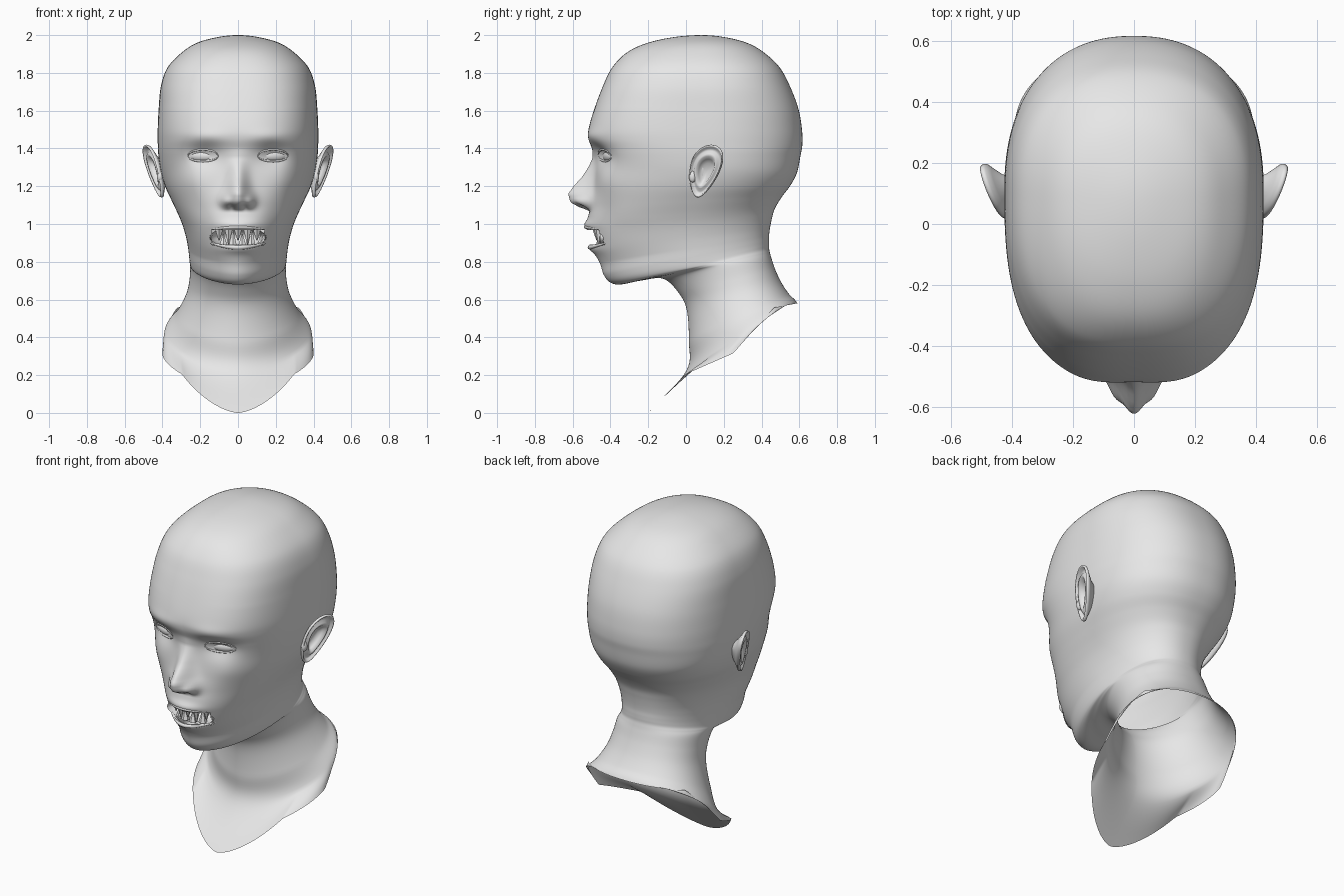
import bpy, bmesh, math
from math import sin, cos, pi, exp
from mathutils import Vector, Matrix
from mathutils.bvhtree import BVHTree

if "Cube" in bpy.data.objects:
    bpy.data.objects.remove(bpy.data.objects["Cube"], do_unlink=True)

grey = bpy.data.materials.new("plain grey")
grey.use_nodes = True
grey.diffuse_color = (0.8, 0.8, 0.8, 1)
grey.node_tree.nodes["Principled BSDF"].inputs["Base Color"].default_value = (0.8, 0.8, 0.8, 1)


def finish(name, bm, smooth=True):
    """Turn a bmesh into a named grey object."""
    bmesh.ops.recalc_face_normals(bm, faces=bm.faces)
    for face in bm.faces:
        face.smooth = smooth
    mesh = bpy.data.meshes.new(name)
    bm.to_mesh(mesh)
    bm.free()
    mesh.materials.append(grey)
    bpy.context.collection.objects.link(bpy.data.objects.new(name, mesh))


def tube(name, points, radius):
    """Tapered tube through points, thickest in the middle."""
    curve = bpy.data.curves.new(name, "CURVE")
    curve.dimensions = "3D"
    curve.bevel_depth = radius
    curve.bevel_resolution = 3
    line = curve.splines.new("POLY")
    line.points.add(len(points) - 1)
    for k, (point, co) in enumerate(zip(line.points, points)):
        point.co = (*co, 1)
        point.radius = 0.35 + 0.65 * sin(pi * k / (len(points) - 1))
    line.use_smooth = True
    curve.materials.append(grey)
    bpy.context.collection.objects.link(bpy.data.objects.new(name, curve))


def bridge(bm, rings):
    for low, high in zip(rings, rings[1:]):
        for k in range(len(low)):
            m = (k + 1) % len(low)
            bm.faces.new((low[k], low[m], high[m], high[k]))


def interp(keys, t):
    for (a, va), (b, vb) in zip(keys, keys[1:]):
        if t <= b:
            return va + (vb - va) * (t - a) / (b - a)
    return keys[-1][1]


def bump(x, z, cx, cz, sx, sz):
    return exp(-((abs(x) - cx) / sx) ** 2 - ((z - cz) / sz) ** 2)


# Head and neck loops: front y, front z, back y, back z, half width
LOOPS = [
    (.08, 2, .08, 2, 0), (-.06, 1.99, .2, 1.99, .105), (-.2, 1.96, .32, 1.96, .215),
    (-.31, 1.91, .41, 1.91, .295), (-.39, 1.83, .495, 1.83, .372), (-.44, 1.73, .55, 1.73, .408),
    (-.485, 1.61, .595, 1.61, .42), (-.514, 1.51, .614, 1.5, .425), (-.515, 1.45, .616, 1.42, .425),
    (-.492, 1.38, .606, 1.36, .422), (-.48, 1.3, .587, 1.27, .41), (-.49, 1.2, .55, 1.2, .386),
    (-.505, 1.1, .505, 1.14, .35), (-.52, 1.02, .47, 1.08, .317), (-.515, .95, .455, 1.03, .293),
    (-.495, .87, .445, .98, .275), (-.455, .79, .44, .94, .264), (-.435, .73, .44, .91, .259),
    (-.4, .69, .44, .89, .256), (-.345, .68, .44, .87, .254), (-.24, .7, .444, .85, .253),
    (-.12, .71, .452, .82, .253), (-.035, .63, .472, .76, .257), (.005, .54, .505, .69, .275),
    (.015, .38, .545, .63, .325), (0, .22, .575, .6, .385), (-.2, 0, .59, .58, .4)]
FRONT_POWER = [(0, 2), (4, 2.6), (6, 2.75), (9, 2.6), (12, 2.3), (14, 2.1), (16, 1.85),
               (20, 1.8), (24, 1.9), (26, 1.6)]
BACK_POWER = [(0, 2), (4, 2.3), (20, 2.2), (26, 2.2)]
NOSE = [(1.07, 0), (1.09, .06), (1.115, .11), (1.16, .128), (1.2, .105), (1.25, .066),
        (1.35, .01), (1.4, 0)]
HEM = [(0, 0), (.25, .06), (.57, -.015), (.84, .07), (1, 0)]   # rise of the lower edge, front to back
HALF, STEPS = 80, 8


def loop_at(i, f):
    """Smoothly interpolated loop between rows i and i + 1."""
    y0, z0, y1, z1, w = LOOPS[1]
    before = (y1, z1, y0, z0, -w)
    after = tuple(2 * a - b for a, b in zip(LOOPS[-1], LOOPS[-2]))
    rows = [before] + LOOPS + [after]
    return [b + .5 * f * (c - a + f * (2 * a - 5 * b + 4 * c - d + f * (3 * (b - c) + d - a)))
            for a, b, c, d in zip(*rows[i:i + 4])]


def sculpt(x, y, z):
    """Forward push of the facial features."""
    if y > -.15:
        return 0
    out = 0
    if NOSE[0][0] < z < NOSE[-1][0]:
        width = .05 + .015 * exp(-((z - 1.13) / .06) ** 2)
        out += interp(NOSE, z) * exp(-(x / width) ** 2)
    out += .03 * bump(x, z, .066, 1.12, .026, .03)      # nostril wings
    out -= .025 * bump(x, z, .034, 1.09, .016, .012)    # nostrils
    out -= .035 * bump(x, z, .18, 1.365, .09, .06)      # eye sockets
    out += .01 * bump(x, z, .17, 1.46, .11, .04)        # brows
    out += .014 * bump(x, z, .25, 1.23, .08, .08)       # cheekbones
    out -= .008 * bump(x, z, .2, 1.04, .06, .08)        # cheek hollows
    out += .018 * bump(x, z, 0, .995, .1, .025)         # upper lip
    out += .018 * bump(x, z, 0, .87, .09, .025)         # lower lip
    return out


head = bmesh.new()
rings = []
last = len(LOOPS) - 1
for step in range(last * STEPS + 1):
    i = min(step // STEPS, last - 1)
    t = step / STEPS
    yf, zf, yb, zb, w = loop_at(i, t - i)
    nf, nb = interp(FRONT_POWER, t), interp(BACK_POWER, t)
    ring = []
    for j in range(2 * HALF):
        u, side = (j / HALF, 1) if j <= HALF else (2 - j / HALF, -1)
        angle = pi * u ** 1.3
        c, s = cos(angle), abs(sin(angle))
        n = nf if c > 0 else nb
        r = (abs(c) ** n + s ** n) ** (-1 / n)
        along = .55 - r * c * (.55 if c > 0 else .45)
        x, y, z = side * w * r * s, yf + (yb - yf) * along, zf + (zb - zf) * along
        z += interp(HEM, along) * max(0, t - last + 1)
        ring.append(head.verts.new((x, y - sculpt(x, y, z), z)))
    rings.append(ring)
bridge(head, rings)
bmesh.ops.remove_doubles(head, verts=rings[0], dist=.0001)
surface = BVHTree.FromBMesh(head)


def skin(x, z, lift=0):
    """Point on the face in front of (x, z)."""
    hit = surface.ray_cast(Vector((x, -2, z)), Vector((0, 1, 0)))[0]
    return Vector((x, hit.y - lift, z))


# Open mouth
opening = [f for f in head.faces if f.calc_center_median().y < -.3
           and abs(f.calc_center_median().x) < .14 and .89 < f.calc_center_median().z < .968]
bmesh.ops.delete(head, geom=opening, context="FACES")
finish("head_and_neck", head)

# Mouth cavity: rear half of an ellipsoid
cavity = bmesh.new()
bmesh.ops.create_uvsphere(cavity, u_segments=32, v_segments=16, radius=1)
bmesh.ops.delete(cavity, geom=[v for v in cavity.verts if v.co.y < -.01], context="VERTS")
bmesh.ops.transform(cavity, verts=cavity.verts,
                    matrix=Matrix.Translation((0, -.455, .93)) @ Matrix.Diagonal((.15, .13, .055, 1)))
finish("mouth_cavity", cavity)

# Lips
xs = [.145 * (k / 12 - 1) for k in range(25)]
tube("upper_lip", [skin(x, .972 + .012 * cos(x * 11), -.005) for x in xs], .01)
tube("lower_lip", [skin(x, .898 - .022 * cos(x * 11), -.005) for x in xs], .012)

# Pointed teeth set back behind the lips, upper and lower rows interleaved
for name, root, way, shift in (("upper_tooth", .972, -1, 0), ("lower_tooth", .886, 1, .5)):
    for k in range(5):
        x = (k - 2 + shift * .9) * .05
        length = .08 if k % 2 else .06
        base = skin(x, root, -.055)
        tooth = bmesh.new()
        bmesh.ops.create_cone(tooth, cap_ends=True, segments=6, radius1=.024, radius2=.003, depth=length)
        turn = Matrix.Rotation(pi if way < 0 else 0, 4, "X")
        bmesh.ops.transform(tooth, verts=tooth.verts,
                            matrix=Matrix.Translation(base + Vector((0, 0, way * length / 2))) @ turn)
        finish(name, tooth, False)

# Ear cross-section from concha to rim to back: scale, depth
EAR = [(.02, -.03), (.3, -.028), (.45, -.012), (.56, .008), (.66, .008), (.76, -.005), (.86, -.004),
       (.92, .01), (.97, .012), (1, .004), (.98, -.006), (.8, -.018), (.55, -.036), (.35, -.06)]

for side, label in ((1, "left"), (-1, "right")):
    ear = bmesh.new()
    rings = []
    for scale, depth in EAR:
        ring = []
        for k in range(40):
            a = 2 * pi * k / 40
            v = scale * .14 * sin(a)
            u = scale * (.1 * cos(a) * (.8 + .25 * sin(a)) + .035 * sin(a))
            x = .442 + .35 * u + .2 * v + .95 * depth
            ring.append(ear.verts.new((side * x, .1 + u - .3 * depth, 1.28 + v)))
        rings.append(ring)
    bridge(ear, rings)
    ear.faces.new(rings[0])
    finish(label + "_ear", ear)

    # Small flap in front of the ear hole
    flap = bmesh.new()
    bmesh.ops.create_uvsphere(flap, u_segments=12, v_segments=8, radius=1)
    bmesh.ops.transform(flap, verts=flap.verts, matrix=Matrix.Translation((side * .413, .035, 1.25))
                        @ Matrix.Diagonal((.016, .02, .03, 1)))
    finish(label + "_ear_flap", flap)

    # Eye with upper and lower lids
    ball = bmesh.new()
    bmesh.ops.create_uvsphere(ball, u_segments=24, v_segments=16, radius=1)
    centre = skin(side * .185, 1.36, -.024)
    bmesh.ops.transform(ball, verts=ball.verts, matrix=Matrix.Translation(centre)
                        @ Matrix.Rotation(side * .3, 4, "Z") @ Matrix.Diagonal((.08, .034, .034, 1)))
    finish(label + "_eye", ball)
    for lid, rise in (("upper", .034), ("lower", -.028)):
        path = [skin(side * (.185 - .08 * cos(pi * k / 16)), 1.36 + rise * sin(pi * k / 16), -.001)
                for k in range(17)]
        tube(label + "_" + lid + "_eyelid", path, .006)
